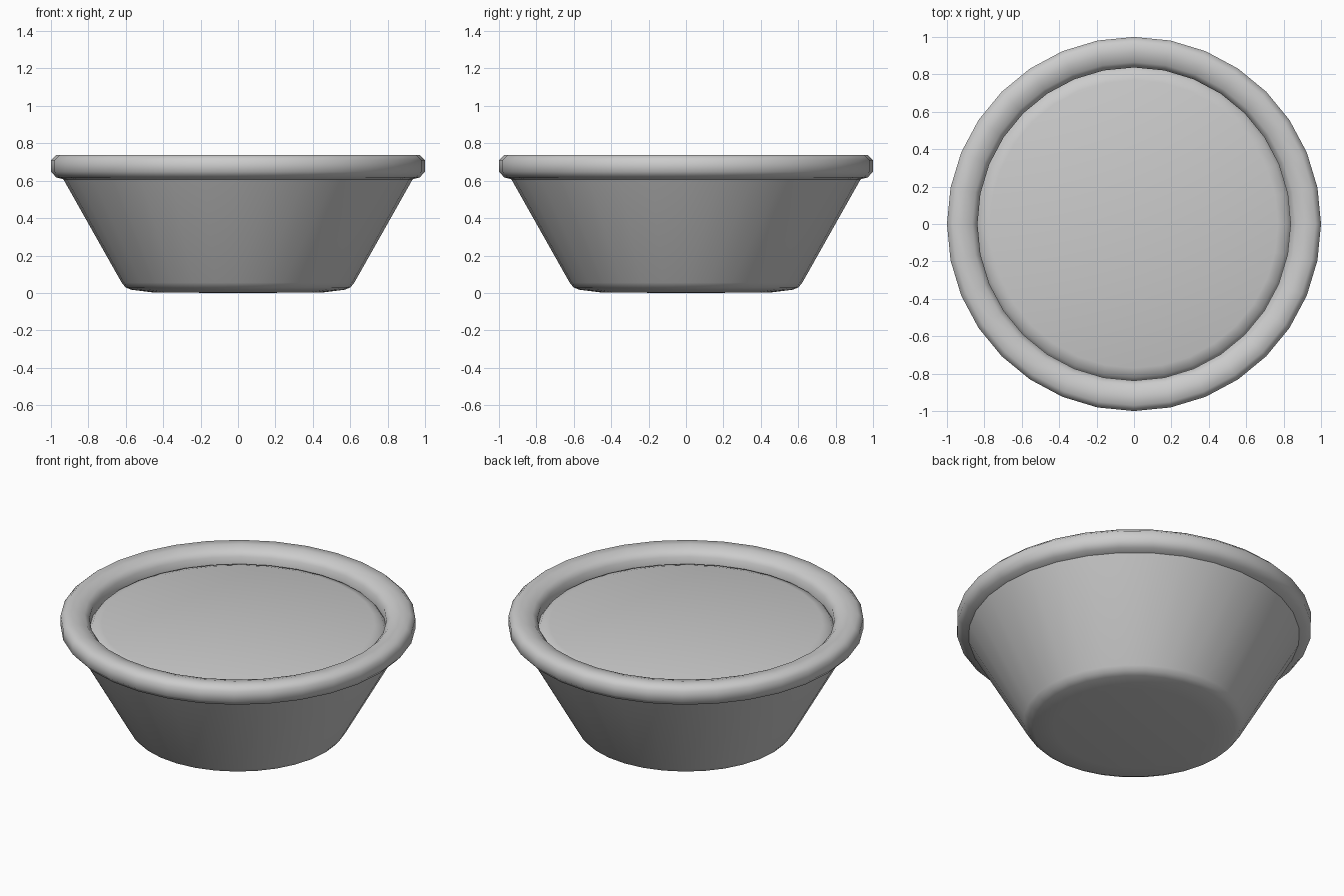
import bpy, bmesh, math

if "Cube" in bpy.data.objects:
    bpy.data.objects.remove(bpy.data.objects["Cube"])

SIDES = 32


def lathe(name, profile, angle=60):
    """Spin an (r, z) profile around z; radius 0 points become poles."""
    bm = bmesh.new()
    rings = []
    for r, z in profile:
        if r == 0:
            rings.append([bm.verts.new((0, 0, z))] * SIDES)
        else:
            rings.append([bm.verts.new((r * math.cos(2 * math.pi * i / SIDES),
                                        r * math.sin(2 * math.pi * i / SIDES), z))
                          for i in range(SIDES)])
    for a, b in zip(rings, rings[1:]):
        for i in range(SIDES):
            j = (i + 1) % SIDES
            bm.faces.new(list(dict.fromkeys((a[i], a[j], b[j], b[i]))))
    bmesh.ops.recalc_face_normals(bm, faces=bm.faces)
    if profile[-1][0] == 0 and profile[0][0] > 0:
        # open cap: make sure the top faces up
        bm.normal_update()
        if sum(f.normal.z for f in bm.faces) < 0:
            bmesh.ops.reverse_faces(bm, faces=bm.faces)
    mesh = bpy.data.meshes.new(name)
    bm.to_mesh(mesh)
    bm.free()
    ob = bpy.data.objects.new(name, mesh)
    bpy.context.collection.objects.link(ob)
    bpy.ops.object.select_all(action='DESELECT')
    ob.select_set(True)
    bpy.context.view_layer.objects.active = ob
    bpy.ops.object.shade_smooth_by_angle(angle=math.radians(angle))
    return ob


# tapered body with a softly rounded foot
lathe("pot_body", [(0, 0), (0.45, 0.002), (0.57, 0.017), (0.602, 0.03),
                   (0.622, 0.055), (0.935, 0.61)])

# rolled rim, curling down inside to the filling
lathe("pot_rim", [(0.925, 0.605), (0.972, 0.618), (1.0, 0.648), (1.0, 0.71),
                  (0.97, 0.738), (0.915, 0.738), (0.865, 0.724),
                  (0.837, 0.695), (0.837, 0.63)])

# filling with a slightly rounded edge
lathe("filling", [(0.837, 0.635), (0.82, 0.658), (0.77, 0.673), (0, 0.675)])
